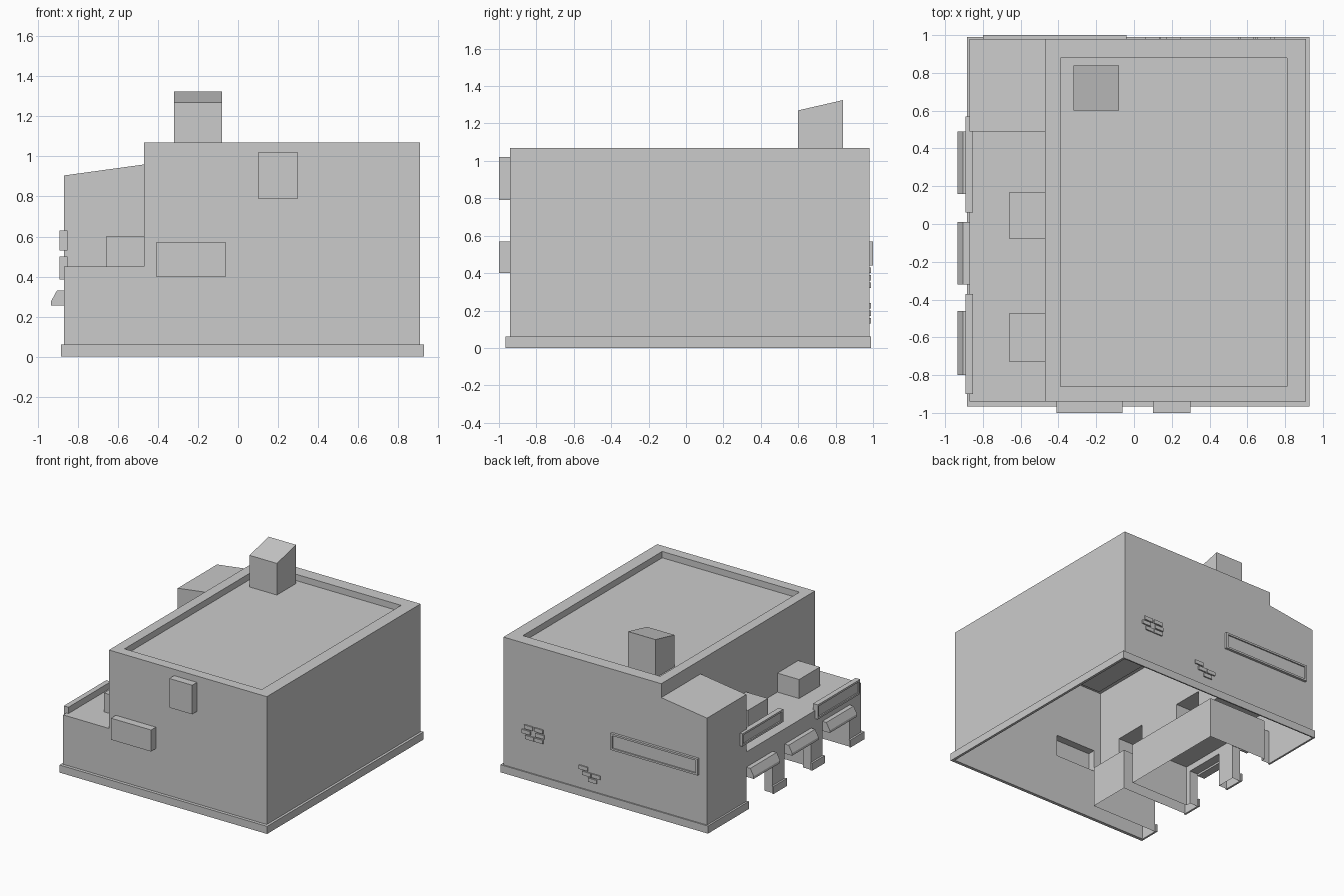
import bpy, bmesh

cube = bpy.data.objects.get("Cube")
if cube:
    bpy.data.objects.remove(cube, do_unlink=True)


def prism(name, profile, axis, start, end):
    """Extrude a 2D profile along x or y."""
    bm = bmesh.new()
    place = (lambda a, b: (start, a, b)) if axis == "x" else (lambda a, b: (a, start, b))
    face = bm.faces.new([bm.verts.new(place(a, b)) for a, b in profile])
    moved = bmesh.ops.extrude_face_region(bm, geom=[face])["geom"]
    offset = (end - start, 0, 0) if axis == "x" else (0, end - start, 0)
    bmesh.ops.translate(bm, vec=offset, verts=[v for v in moved if isinstance(v, bmesh.types.BMVert)])
    bmesh.ops.recalc_face_normals(bm, faces=bm.faces)
    mesh = bpy.data.meshes.new(name)
    bm.to_mesh(mesh)
    bm.free()
    obj = bpy.data.objects.new(name, mesh)
    bpy.context.collection.objects.link(obj)
    return obj


def box(name, x, y, z):
    profile = [(x[0], z[0]), (x[1], z[0]), (x[1], z[1]), (x[0], z[1])]
    return prism(name, profile, "y", *y)


def combine(target, other, operation):
    """Apply a boolean and discard the helper."""
    other.hide_render = True
    mod = target.modifiers.new("boolean", "BOOLEAN")
    mod.operation, mod.solver, mod.object = operation, "EXACT", other
    graph = bpy.context.evaluated_depsgraph_get()
    mesh = bpy.data.meshes.new_from_object(target.evaluated_get(graph))
    target.modifiers.clear()
    target.data = mesh
    bpy.data.objects.remove(other, do_unlink=True)


def framed_sign(name, normal_axis, along, z, back, front, lip):
    """Blank board with a raised rim facing outwards."""
    rim = 0.015
    inner = (along[0] + rim, along[1] - rim)
    inner_z = (z[0] + rim, z[1] - rim)
    if normal_axis == "x":
        board = box(name, sorted((back, front)), along, z)
        cutter = box("sign_cutter", sorted((front + lip, front - lip)), inner, inner_z)
    else:
        board = box(name, along, sorted((back, front)), z)
        cutter = box("sign_cutter", inner, sorted((front + lip, front - lip)), inner_z)
    combine(board, cutter, "DIFFERENCE")


WEST, STEP, EAST = -0.87, -0.47, 0.91
SOUTH, NORTH = -0.94, 0.98
WING_TOP, ROOF = 0.45, 1.07
DOORS = [(-0.80, -0.46), (-0.32, 0.01), (0.16, 0.49)]

# Main hall with the low wing
building = prism("building", [(WEST, 0), (EAST, 0), (EAST, ROOF), (STEP, ROOF),
                              (STEP, WING_TOP), (WEST, WING_TOP)], "y", SOUTH, NORTH)

# Sloped corner tower, rooftop units and wall boxes
tower = prism("tower", [(WEST, 0.2), (-0.4, 0.2), (-0.4, 0.96), (STEP, 0.96), (WEST, 0.905)],
              "y", 0.49, NORTH)
combine(building, tower, "UNION")
for y in [(-0.73, -0.47), (-0.08, 0.17)]:
    combine(building, box("rooftop_unit", (-0.66, -0.45), y, (0.4, 0.60)), "UNION")
for x, z in [((-0.41, -0.06), (0.40, 0.57)), ((0.10, 0.30), (0.79, 1.02))]:
    combine(building, box("wall_box", x, (-1.0, -0.9), z), "UNION")

# Recessed roof, entrance lobbies and door openings
combine(building, box("roof_cutter", (-0.39, 0.81), (-0.86, 0.88), (1.02, 1.2)), "DIFFERENCE")
for y in [DOORS[0], (-0.36, 0.52)]:
    combine(building, box("lobby_cutter", (-0.80, -0.29), y, (-0.1, 0.32)), "DIFFERENCE")
for y in DOORS:
    combine(building, box("door_cutter", (-1.0, -0.79), y, (-0.1, 0.27)), "DIFFERENCE")

# Open underside
bm = bmesh.new()
bm.from_mesh(building.data)
under = [f for f in bm.faces if abs(f.normal.z) > 0.9 and f.calc_center_median().z < 0.001]
bmesh.ops.delete(bm, geom=under, context="FACES")
bm.to_mesh(building.data)
bm.free()

# Plinth band, broken at the doors
plinth = box("plinth", (-0.885, 0.93), (-0.965, 0.99), (0, 0.06))
combine(plinth, box("plinth_core", (WEST, EAST), (SOUTH, NORTH), (-0.1, 0.2)), "DIFFERENCE")
for a, b in DOORS:
    combine(plinth, box("plinth_gap", (-1.0, -0.8), (a + 0.01, b - 0.01), (-0.1, 0.2)), "DIFFERENCE")

# Chimney with a sloping top
prism("chimney", [(0.60, 1.02), (0.84, 1.02), (0.84, 1.325), (0.60, 1.27)], "x", -0.32, -0.08)

# Awnings over the doors
for i, y in enumerate(DOORS):
    prism(f"awning_{i + 1}", [(WEST, 0.255), (-0.935, 0.255), (-0.935, 0.275),
                              (-0.905, 0.33), (WEST, 0.33)], "y", *y)

# Blank sign boards
framed_sign("wing_sign", "x", (-0.90, -0.37), (0.385, 0.50), -0.852, -0.893, 0.01)
framed_sign("tower_sign", "x", (0.06, 0.57), (0.53, 0.63), -0.852, -0.893, 0.01)
framed_sign("back_sign", "y", (-0.80, -0.04), (0.44, 0.57), 0.975, 1.0, 0.01)

# Exposed brick patches on the back wall, given as left edge and row height
bricks = [(0.65, 0.40), (0.56, 0.40), (0.67, 0.36), (0.55, 0.36), (0.64, 0.32), (0.56, 0.32),
          (0.17, 0.21), (0.14, 0.17), (0.06, 0.17), (0.09, 0.13)]
for i, (x, z) in enumerate(bricks):
    box(f"brick_{i + 1}", (x, x + 0.075), (0.975, 0.99), (z, z + 0.03))
